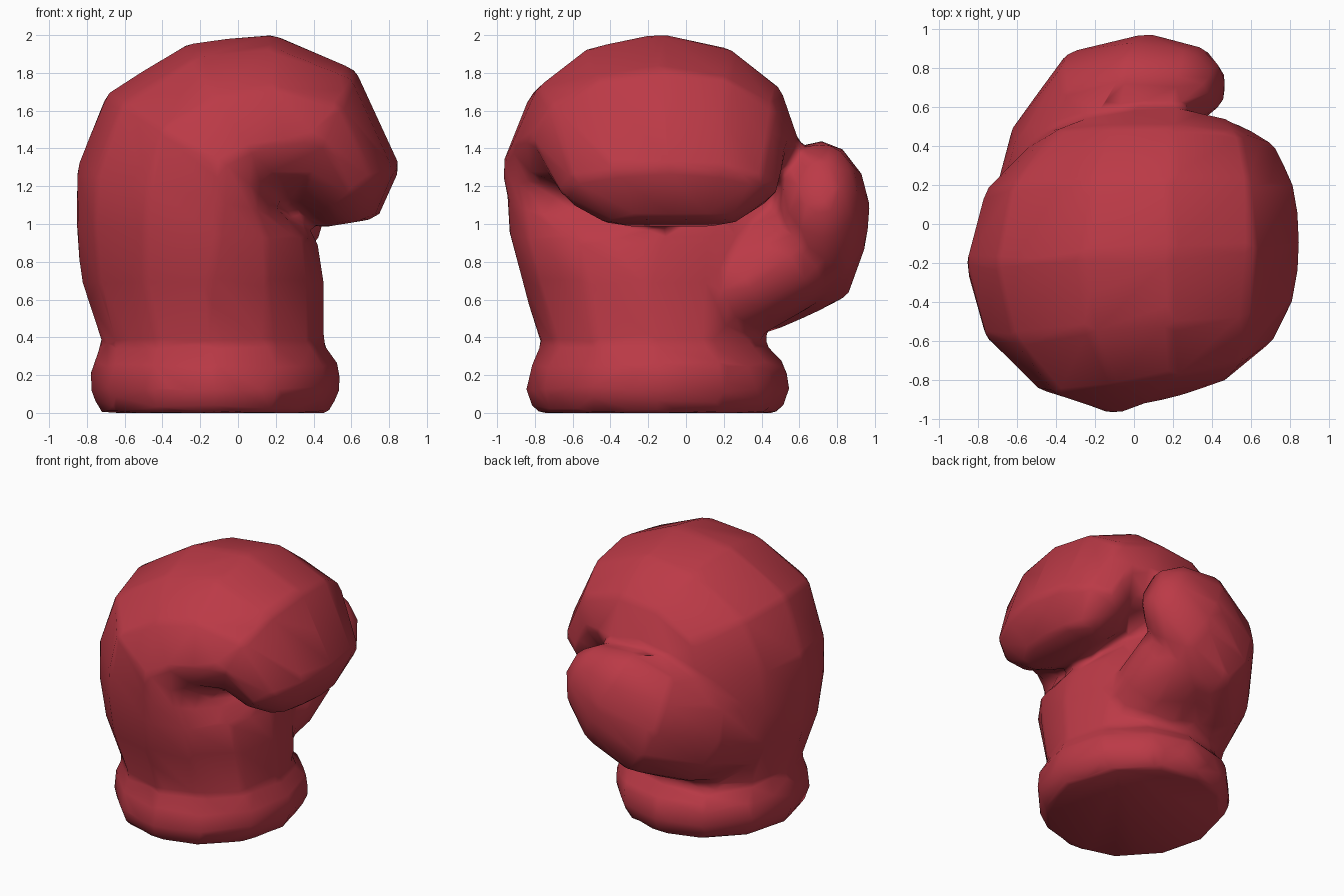
import bpy, bmesh, math
from mathutils import Vector

if "Cube" in bpy.data.objects:
    bpy.data.objects.remove(bpy.data.objects["Cube"])

red = bpy.data.materials.new("glove red")
red.diffuse_color = (0.50, 0.042, 0.062, 1)
red.use_nodes = True
red.node_tree.nodes["Principled BSDF"].inputs["Base Color"].default_value = red.diffuse_color
SIDES = 12
bm = bmesh.new()


def loft(rings):
    """Skin rings given as (centre, near axis, far axis, side axis) and cap both ends."""
    loops = []
    for c, near, far, side in rings:
        loop = []
        for k in range(SIDES):
            u, v = math.cos(k * math.tau / SIDES), math.sin(k * math.tau / SIDES)
            loop.append(bm.verts.new(c + (far * u if u > 0 else near * -u) + side * v))
        loops.append(loop)
    for lo, hi in zip(loops, loops[1:]):
        for k in range(SIDES):
            n = (k + 1) % SIDES
            bm.faces.new((lo[k], lo[n], hi[n], hi[k]))
    bm.faces.new(loops[0][::-1])
    bm.faces.new(loops[-1])


def hand_ring(xi, zi, xo, zo, y0, y1, f):
    """Ring from a palm-side point to a back-side point, widest at fraction f."""
    inner, outer = Vector((xi, 0, zi)), Vector((xo, 0, zo))
    mid = inner.lerp(outer, f)
    return mid + Vector((0, (y0 + y1) / 2, 0)), inner - mid, outer - mid, Vector((0, (y1 - y0) / 2, 0))


# Cuff, wrist and fist curling over towards the palm
hand = [
    (0.48, 0.00, -0.73, 0.00, -0.80, 0.50, 0.5),
    (0.54, 0.12, -0.78, 0.12, -0.85, 0.55, 0.5),
    (0.54, 0.25, -0.78, 0.26, -0.82, 0.53, 0.5),
    (0.46, 0.36, -0.72, 0.36, -0.77, 0.42, 0.5),
    (0.46, 0.69, -0.83, 0.69, -0.87, 0.47, 0.47),
    (0.42, 0.92, -0.86, 1.00, -0.94, 0.50, 0.41),
    (0.31, 1.02, -0.86, 1.28, -0.95, 0.55, 0.36),
    (0.25, 1.07, -0.70, 1.69, -0.98, 0.59, 0.37),
    (0.22, 1.10, -0.26, 1.96, -0.93, 0.61, 0.35),
    (0.25, 1.09, 0.18, 2.01, -0.89, 0.60, 0.37),
    (0.30, 1.06, 0.62, 1.82, -0.81, 0.55, 0.50),
    (0.35, 1.02, 0.86, 1.30, -0.66, 0.48, 0.5),
    (0.44, 0.98, 0.74, 1.03, -0.43, 0.28, 0.5),
]
loft([hand_ring(*r) for r in hand])

# Thumb sweeping out of the side of the hand: centre, half height, half thickness
thumb = [
    (-0.42, 0.02, 0.72, 0.38, 0.32),
    (-0.34, 0.37, 0.84, 0.42, 0.31),
    (-0.15, 0.65, 0.96, 0.43, 0.30),
    (0.10, 0.73, 1.08, 0.40, 0.25),
    (0.32, 0.71, 1.17, 0.28, 0.20),
    (0.43, 0.70, 1.21, 0.14, 0.11),
]
pts = [Vector(t[:3]) for t in thumb]
rings = []
for i, (p, t) in enumerate(zip(pts, thumb)):
    d = (pts[min(i + 1, len(pts) - 1)] - pts[max(i - 1, 0)]).normalized()
    side = d.cross(Vector((0, 0, 1))).normalized()
    up = side.cross(d) * t[3]
    rings.append((p, -up, up, side * t[4]))
loft(rings)

# Web of padding joining the thumb to the wrist: centre, half width, half depth
web = [
    (-0.08, 0.00, 0.55, 0.40, 0.28),
    (0.00, 0.32, 0.68, 0.38, 0.28),
    (0.05, 0.58, 0.84, 0.32, 0.28),
    (0.06, 0.70, 0.96, 0.16, 0.16),
]
depth = Vector((0, -0.55, 0.83))
loft([(Vector(w[:3]), -depth * w[4], depth * w[4], Vector((w[3], 0, 0))) for w in web])

# One padded skin over all the shapes
bmesh.ops.recalc_face_normals(bm, faces=bm.faces)
for f in bm.faces:
    f.smooth = True
me = bpy.data.meshes.new("glove")
bm.to_mesh(me)
bm.free()
me.materials.append(red)
glove = bpy.data.objects.new("glove", me)
bpy.context.collection.objects.link(glove)

skin = glove.modifiers.new("skin", "REMESH")
skin.mode = "VOXEL"
skin.voxel_size = 0.03
skin.use_smooth_shade = True
soften = glove.modifiers.new("soften", "SMOOTH")
soften.factor = 0.5
soften.iterations = 8
facets = glove.modifiers.new("facets", "DECIMATE")
facets.ratio = 0.03
